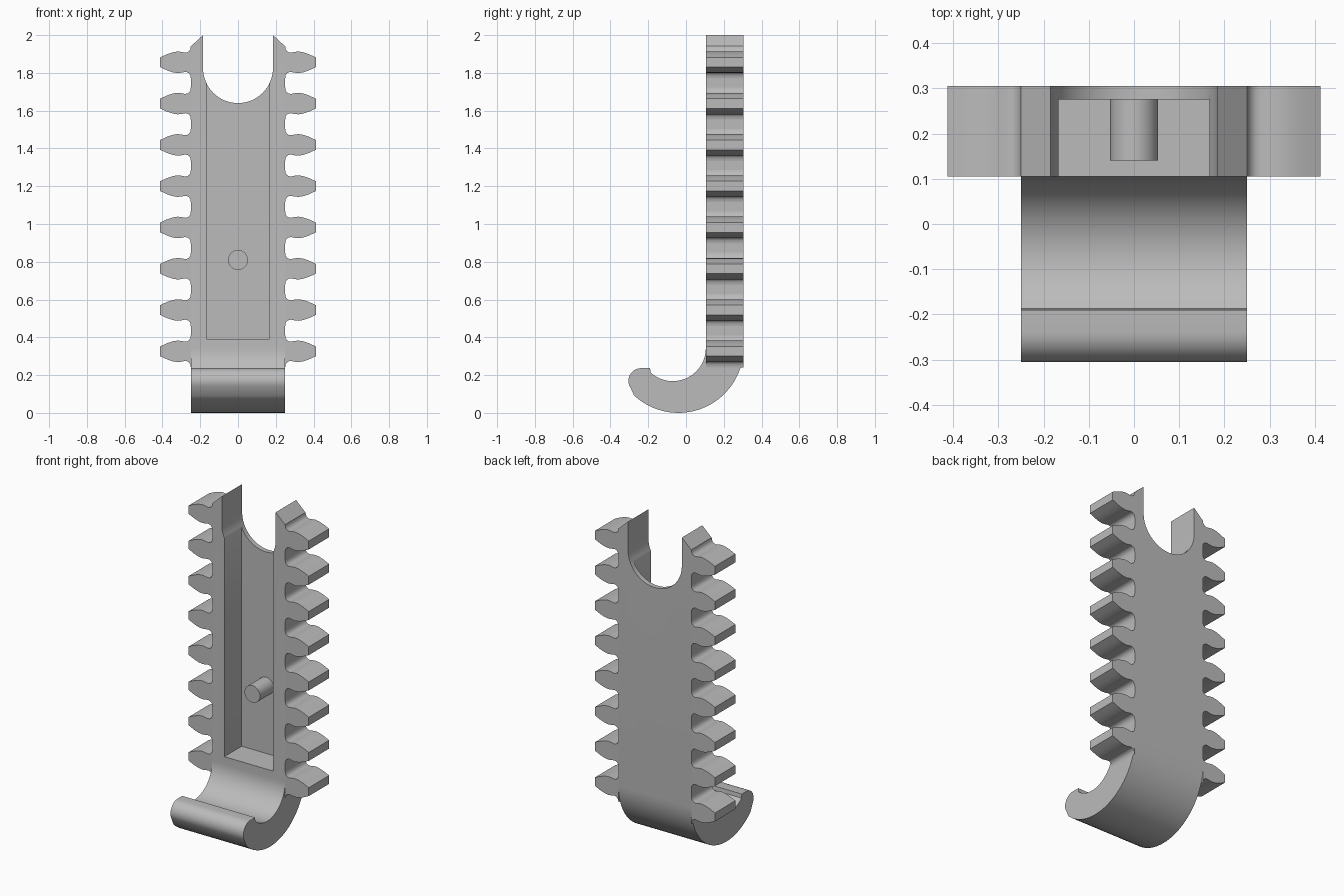
import bpy, bmesh
from math import sin, cos, radians
from mathutils import Vector

cube = bpy.data.objects.get("Cube")
if cube:
    bpy.data.objects.remove(cube, do_unlink=True)

grey = bpy.data.materials.new("plain grey")
grey.use_nodes = True
grey.diffuse_color = (0.5, 0.5, 0.5, 1)
grey.node_tree.nodes["Principled BSDF"].inputs["Base Color"].default_value = (0.5, 0.5, 0.5, 1)

FRONT, BACK, HALF = 0.105, 0.305, 0.25


def arc(cx, cz, r, a0, a1, n):
    steps = [radians(a0 + (a1 - a0) * i / n) for i in range(n + 1)]
    return [(cx + r * cos(a), cz + r * sin(a)) for a in steps]


def prism(name, points, axis, lo, hi):
    """Extrude a closed profile along x (points are y, z) or y (points are x, z)."""
    place = (lambda p, d: (d, *p)) if axis == "x" else (lambda p, d: (p[0], d, p[1]))
    bm = bmesh.new()
    face = bm.faces.new([bm.verts.new(place(p, lo)) for p in points])
    new = bmesh.ops.extrude_face_region(bm, geom=[face])["geom"]
    shift = Vector(place((0, 0), hi - lo))
    bmesh.ops.translate(bm, vec=shift, verts=[g for g in new if isinstance(g, bmesh.types.BMVert)])
    bmesh.ops.recalc_face_normals(bm, faces=bm.faces)
    mesh = bpy.data.meshes.new(name)
    bm.to_mesh(mesh)
    bm.free()
    mesh.materials.append(grey)
    obj = bpy.data.objects.new(name, mesh)
    bpy.context.collection.objects.link(obj)
    return obj


def activate(obj):
    bpy.ops.object.select_all(action="DESELECT")
    obj.select_set(True)
    bpy.context.view_layer.objects.active = obj


def cut(target, cutter):
    cutter.hide_render = True
    mod = target.modifiers.new("cut", "BOOLEAN")
    mod.operation, mod.solver, mod.object = "DIFFERENCE", "EXACT", cutter
    activate(target)
    bpy.ops.object.modifier_apply(modifier=mod.name)
    bpy.data.objects.remove(cutter, do_unlink=True)


def smooth(obj):
    activate(obj)
    bpy.ops.object.shade_smooth_by_angle(angle=radians(30))


# Plate and curled hook, one side profile
profile = [(FRONT, 2.0), (BACK, 2.0)]
profile += arc(-0.04, 0.345, 0.345, 0, -133, 28)
profile += arc(-0.238, 0.17, 0.067, 215, 90, 10)
profile += [(-0.19, 0.237)]
profile += arc(-0.07, 0.343, 0.175, 228, 360, 20)
body = prism("plate_and_hook", profile, "x", -HALF, HALF)

# Round-bottomed slot at the top
slot = [(0.185, 2.1), (-0.185, 2.1)] + arc(0, 1.825, 0.185, 180, 360, 32)
cut(body, prism("slot_cutter", slot, "y", 0, 0.4))

# Sloped shoulders beside the slot
for s in (-1, 1):
    corner = [(s * 0.185, 2.0), (s * 0.315, 1.88), (s * 0.315, 2.1), (s * 0.185, 2.1)]
    cut(body, prism("shoulder_cutter", corner, "y", 0, 0.4))

# Long pocket in the front face, opening into the slot
pocket = [(-0.167, 0.39), (0.167, 0.39), (0.167, 1.82), (-0.167, 1.82)]
cut(body, prism("pocket_cutter", pocket, "y", 0.0, 0.275))
smooth(body)

# Pin standing on the pocket floor
smooth(prism("pocket_pin", arc(0, 0.81, 0.053, 0, 345, 23), "y", 0.14, 0.28))

# Gear teeth down both edges: (x, half height) from root to tip
flank = [(0.25, 0.085), (0.252, 0.07), (0.258, 0.06), (0.268, 0.053), (0.28, 0.051),
         (0.30, 0.055), (0.32, 0.057), (0.345, 0.053), (0.375, 0.043), (0.412, 0.026)]
for s, side in ((1, "left"), (-1, "right")):
    for i in range(8):
        z = 0.326 + 0.2186 * i
        outline = [(s * x, z + h) for x, h in flank]
        outline += [(s * x, z - h) for x, h in reversed(flank)]
        smooth(prism(f"{side}_tooth_{i + 1}", outline, "y", FRONT, BACK))
